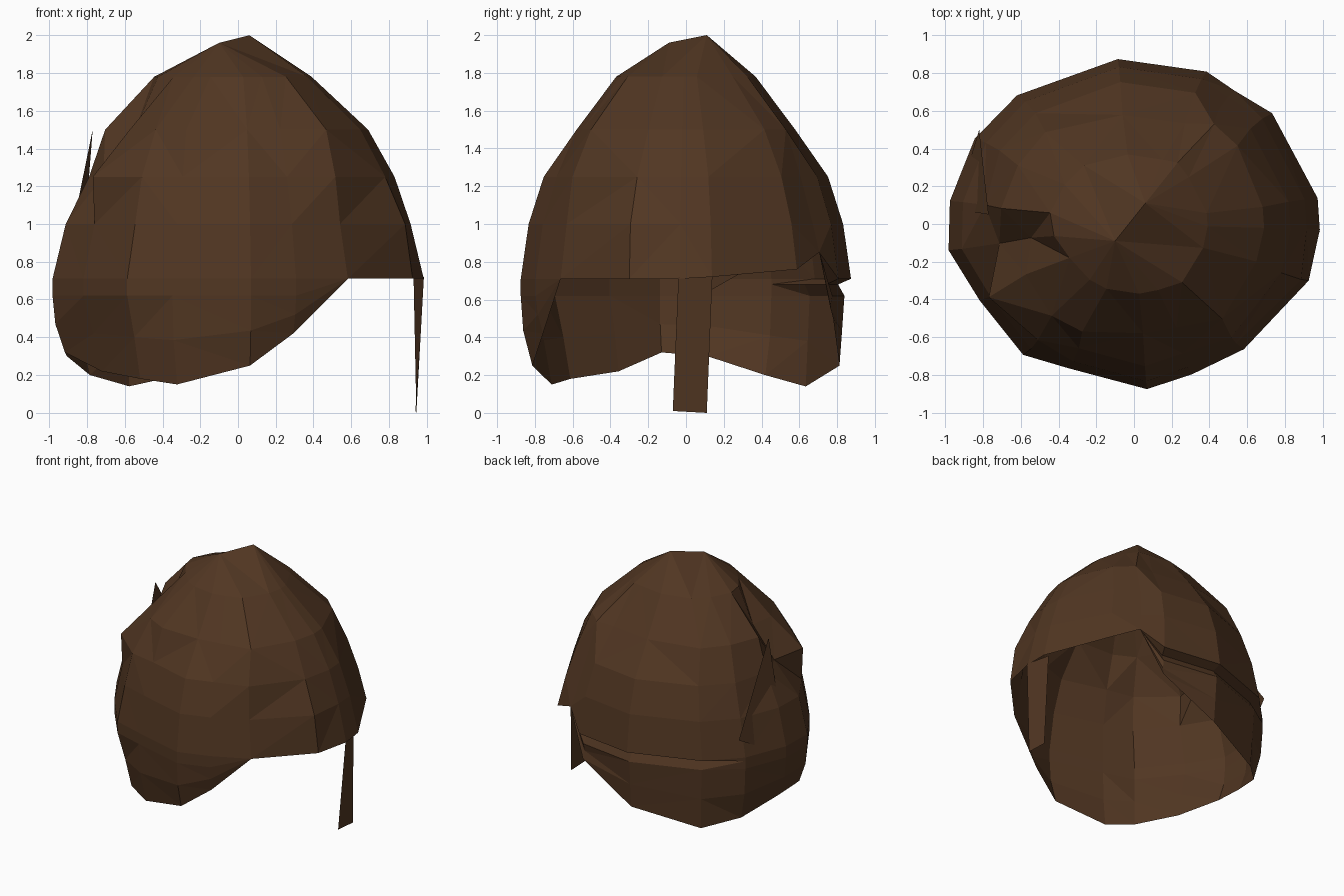
import bpy
import bmesh
from math import sin, cos, radians

if "Cube" in bpy.data.objects:
    bpy.data.objects.remove(bpy.data.objects["Cube"], do_unlink=True)

brown = bpy.data.materials.new("dark brown")
brown.use_nodes = True
color = (0.082, 0.037, 0.016, 1)
brown.diffuse_color = color
bsdf = brown.node_tree.nodes["Principled BSDF"]
bsdf.inputs["Base Color"].default_value = color
bsdf.inputs["Roughness"].default_value = 0.8


def make_object(name, bm):
    mesh = bpy.data.meshes.new(name)
    bm.to_mesh(mesh)
    bm.free()
    mesh.materials.append(brown)
    obj = bpy.data.objects.new(name, mesh)
    bpy.context.collection.objects.link(obj)
    return obj


def sheet(name, points):
    bm = bmesh.new()
    bm.faces.new([bm.verts.new(p) for p in points])
    return make_object(name, bm)


# Angle around the shell (0 is the open side), lower edge height, flattening
rim = [(-20, .70, 1), (-2, .71, 1), (9, .72, 1), (42, .76, 1), (56, .85, .97),
       (67, .5, 1), (95, .25, 1), (129, .14, 1), (149, .2, 1), (172, .3, 1),
       (189, .32, 1.01), (209, .22, .95), (233, .18, .99), (248, .15, .94),
       (274, .25, 1), (289, .42, .96), (308, .69, .96)]

# Height and half-widths of the dome rings
dome = [(1.78, .39, .37), (1.5, .69, .58), (1.25, .83, .755), (1.0, .915, .835)]
RX, RY = .985, .877

# Locks pushed in or out, by ring: angle -> scale
locks = [{56: 1.06, 129: 1.08, 149: 1.1, 172: 1.15, 189: 1.1, 308: 1.06},
         {42: 1.07, 56: 1.1, 129: 1.08, 149: 1.04, 172: 1.03, 189: .8,
          209: .95, 233: 1.05, 248: 1.06, 308: 1.1},
         {172: .96, 189: .87, 209: 1.06, 233: 1.02, 308: 1.01},
         {-20: 1.03}]
# Tucked lower back corner
tuck = {209: .95, 233: .95}

bm = bmesh.new()
# Short slanted ridge at the crown
low_peak = bm.verts.new((-.1, -.09, 1.96))
high_peak = bm.verts.new((.06, .11, 2))
columns = []
for angle, low, flat in rim:
    c, s = cos(radians(angle)), sin(radians(angle))

    def vert(scale, z, rx=RX, ry=RY):
        return bm.verts.new((rx * c * scale, ry * s * scale, z))

    column = [high_peak if c + s > 0 else low_peak]
    for ring, (z, rx, ry) in enumerate(dome):
        scale = locks[ring].get(angle, flat if ring > 1 else 1)
        column.append(vert(scale, z, rx, ry))
    column.append(vert(flat, max(.71, low)))
    # Neck part, set in below the dome along one side
    if low < .69:
        inset = 60 < angle < 140
        neck = flat * (.96 if inset else 1)
        corner = tuck.get(angle, 1)
        column.append(vert(neck * (.96 if inset else 1), .68))
        column.append(vert(neck, .62))
        taper = 1 - .07 * min(1, (.7 - low) / .4)
        column.append(vert(neck * .985 * corner, (.62 + low) / 2))
        column.append(vert(flat * taper * corner, low))
    else:
        column += [column[-1]] * 4
    columns.append(column)

# Skin neighbouring columns; collapsed quads become triangles
for i, a in enumerate(columns):
    b = columns[(i + 1) % len(columns)]
    for j in range(len(a) - 1):
        corners = list(dict.fromkeys([a[j], a[j + 1], b[j + 1], b[j]]))
        if len(corners) > 2:
            bm.faces.new(corners)
bmesh.ops.triangulate(bm, faces=bm.faces[:])
bmesh.ops.recalc_face_normals(bm, faces=bm.faces[:])
make_object("shell", bm)

# Hanging strip at the open side
sheet("hanging_strip", [(.985, -.04, .72), (.94, -.07, .01),
                        (.945, .11, 0), (.93, .14, .73)])

# Large pointed lock lying over the back
sheet("loose_lock", [(-.82, .5, .86), (-.77, .05, 1.5), (-.95, .08, .62)])
